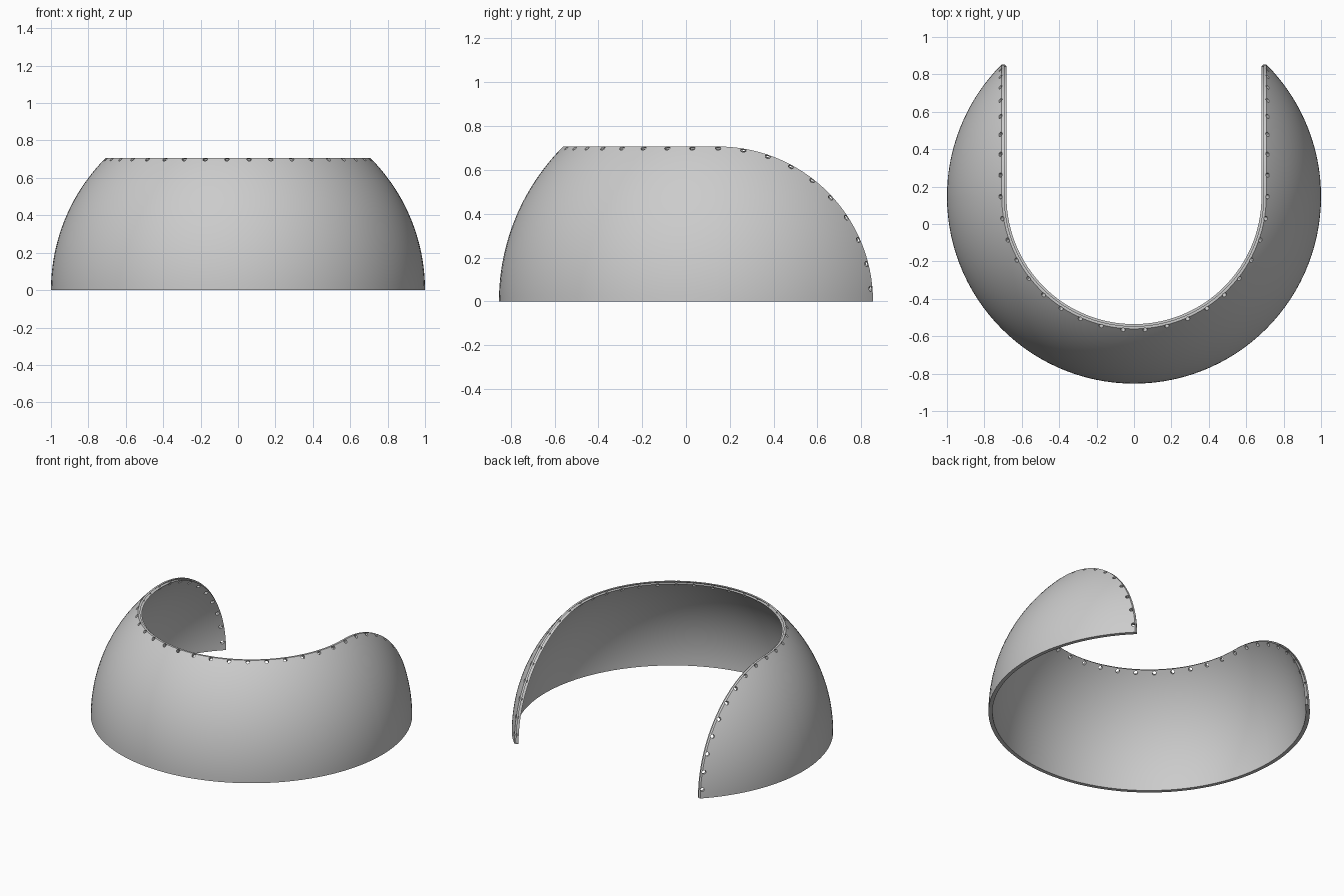
import bpy, bmesh, math
from mathutils import Vector

if "Cube" in bpy.data.objects:
    bpy.data.objects.remove(bpy.data.objects["Cube"])

CUT = math.sqrt(0.5)          # height / half-width of the opening
CY = (1 - CUT) / 2            # sphere centre in y, centres the bounds
R_OUT, R_MID, R_IN = 1.0, 0.99, 0.975
STEP = 0.01                   # recess of the inner lip
N = 28                        # segments from base to rim


def place(r, th, t):
    """Point at radius r, angle th above the base, t degrees along the path (-180..180)."""
    a = min(abs(t), 90)
    s = 1 if t >= 0 else -1
    if abs(t) <= 90:          # front: level rim
        u = math.radians(a)
        p = (s * r * math.cos(th) * math.sin(u), -r * math.cos(th) * math.cos(u), r * math.sin(th))
    else:                     # sides: rim curves down to the back
        w = math.radians(abs(t) - 90)
        p = (s * r * math.cos(th), r * math.sin(th) * math.sin(w), r * math.sin(th) * math.cos(w))
    return Vector(p) + Vector((0, CY, 0))


def finish(bm, name):
    bmesh.ops.remove_doubles(bm, verts=bm.verts, dist=1e-5)
    bmesh.ops.recalc_face_normals(bm, faces=bm.faces)
    me = bpy.data.meshes.new(name)
    bm.to_mesh(me)
    bm.free()
    ob = bpy.data.objects.new(name, me)
    bpy.context.collection.objects.link(ob)
    return ob


# Shell cross-section: outer arc, stepped rim, inner arc
section = []
a_out = math.asin(CUT / R_OUT)
section += [(R_OUT, a_out * i / N) for i in range(N + 1)]
section += [(R_MID, math.asin(CUT / R_MID)), (R_MID, math.asin((CUT - STEP) / R_MID))]
a_in = math.asin((CUT - STEP) / R_IN)
section += [(R_IN, a_in * i / N) for i in range(N, -1, -1)]

# Sweep the section along the front and both sides
bm = bmesh.new()
cols = [[bm.verts.new(place(r, th, t)) for r, th in section] for t in range(-180, 181, 3)]
M = len(section)
for a, b in zip(cols, cols[1:]):
    for i in range(M):
        j = (i + 1) % M
        bm.faces.new((a[i], a[j], b[j], b[i]))
for c in (cols[0], cols[-1]):
    for i in range(N):        # base faces of the two side tips
        bm.faces.new((c[i], c[i + 1], c[M - 2 - i], c[M - 1 - i]))
    bm.faces.new((c[N], c[N + 1], c[N + 2], c[N + 3]))
shell = finish(bm, "dome_shell")

# Row of small radial holes along the rim
bm = bmesh.new()
pitch = 180 / 19
for k in range(19):
    for s in (1, -1):
        p = place(1.0, math.radians(44.4), s * (k + 0.5) * pitch)
        d = (p - Vector((0, CY, 0))).normalized()
        m = d.to_track_quat('Z', 'Y').to_matrix().to_4x4()
        m.translation = p
        bmesh.ops.create_cone(bm, cap_ends=True, segments=12, radius1=0.0125,
                              radius2=0.0125, depth=0.12, matrix=m)
cutter = finish(bm, "hole_cutter")
cutter.hide_render = True
cutter.hide_viewport = True

mod = shell.modifiers.new("holes", 'BOOLEAN')
mod.operation = 'DIFFERENCE'
mod.solver = 'EXACT'
mod.object = cutter
bpy.context.view_layer.objects.active = shell
shell.select_set(True)
bpy.ops.object.modifier_apply(modifier=mod.name)
bpy.data.objects.remove(cutter)

grey = bpy.data.materials.new("light_grey")
grey.diffuse_color = (0.6, 0.6, 0.6, 1)
grey.use_nodes = True
grey.node_tree.nodes["Principled BSDF"].inputs["Base Color"].default_value = grey.diffuse_color
shell.data.materials.clear()
shell.data.materials.append(grey)
bpy.ops.object.shade_smooth_by_angle(angle=math.radians(30))
